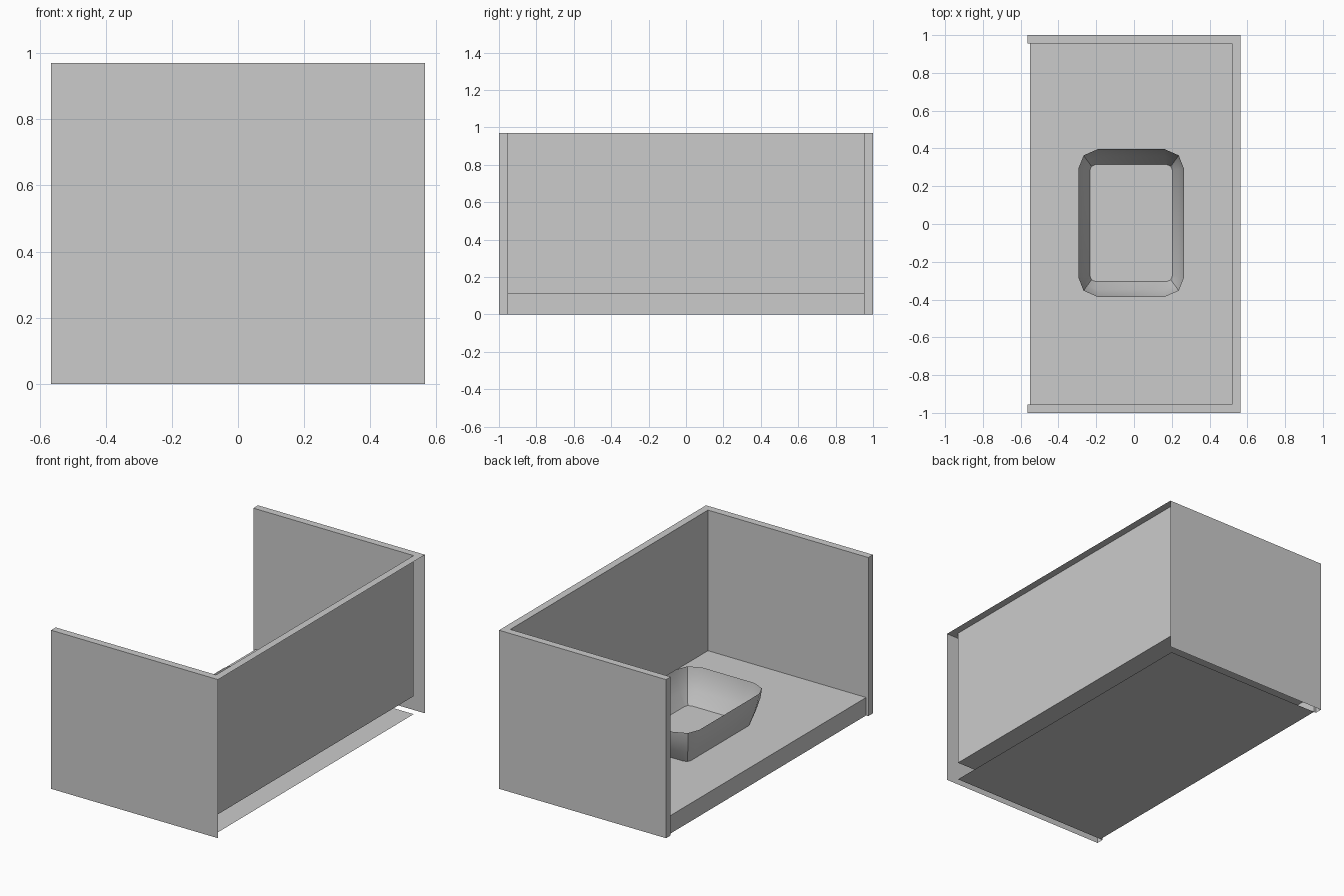
import bpy, bmesh
from mathutils import Vector

old = bpy.data.objects.get("Cube")
if old:
    bpy.data.objects.remove(old)

grey = bpy.data.materials.new("light_grey")
grey.use_nodes = True
grey.diffuse_color = (0.6, 0.6, 0.6, 1)
grey.node_tree.nodes["Principled BSDF"].inputs["Base Color"].default_value = (0.6, 0.6, 0.6, 1)

X, Y, H = 0.565, 1.0, 0.97       # outer half sizes and height
XI, YI = 0.52, 0.955             # inner faces of the walls
FRONT, LIP, TOP = -0.55, 0.08, 0.11   # open edge and heights of the floor


def finish(name, bm, normals=True):
    bmesh.ops.remove_doubles(bm, verts=bm.verts, dist=0.0001)
    if normals:
        bmesh.ops.recalc_face_normals(bm, faces=bm.faces)
    mesh = bpy.data.meshes.new(name)
    bm.to_mesh(mesh)
    bm.free()
    mesh.materials.append(grey)
    obj = bpy.data.objects.new(name, mesh)
    bpy.context.collection.objects.link(obj)
    return obj


def sheet(bm, a, b, facing):
    """Flat rectangle between two opposite corners on an axis plane."""
    axis = next(i for i in range(3) if a[i] == b[i])
    u, v = [i for i in range(3) if i != axis]
    verts = []
    for p, q in ((a, a), (b, a), (b, b), (a, b)):
        co = [0, 0, 0]
        co[axis], co[u], co[v] = a[axis], p[u], q[v]
        verts.append(bm.verts.new(co))
    face = bm.faces.new(verts)
    face.normal_update()
    if face.normal.dot(Vector(facing)) < 0:
        face.normal_flip()


# End walls: outer face, inner face, top rim and edge cap, open underneath
for side, name in ((-1, "front_end_wall"), (1, "back_end_wall")):
    bm = bmesh.new()
    yo, yi = side * Y, side * YI
    sheet(bm, (-X, yo, 0), (X, yo, H), (0, side, 0))
    sheet(bm, (FRONT, yi, TOP), (XI, yi, H), (0, -side, 0))
    sheet(bm, (-X, yi, 0), (FRONT, yi, H), (0, -side, 0))
    sheet(bm, (-X, yi, H), (X, yo, H), (0, 0, 1))
    sheet(bm, (-X, yi, 0), (-X, yo, H), (-1, 0, 0))
    finish(name, bm, False)

# Long wall: inner face and top rim, open outside
bm = bmesh.new()
sheet(bm, (XI, -YI, TOP), (XI, YI, H), (-1, 0, 0))
sheet(bm, (XI, -YI, H), (X, YI, H), (0, 0, 1))
finish("long_wall", bm, False)

# Floor: top, underside and the two-band open edge
bm = bmesh.new()
sheet(bm, (FRONT, -YI, TOP), (XI, YI, TOP), (0, 0, 1))
sheet(bm, (FRONT, -YI, 0), (XI, YI, 0), (0, 0, -1))
sheet(bm, (FRONT, -YI, 0), (FRONT, YI, LIP), (-1, 0, 0))
sheet(bm, (FRONT, -YI, LIP), (FRONT, YI, TOP), (-1, 0, 0))
finish("floor", bm, False)


# Basin: rounded rectangular rings flaring up to the rim
def ring(bm, hx, hy, r, z):
    corner = [(hx, hy - r), (hx - r * 0.27, hy - r * 0.32), (hx - r, hy)]
    pts = []
    for sx, sy in ((1, 1), (-1, 1), (-1, -1), (1, -1)):
        arc = corner if sx * sy > 0 else corner[::-1]
        pts += [(sx * x, sy * y) for x, y in arc]
    return [bm.verts.new((x - 0.015, y + 0.005, z)) for x, y in pts]


bm = bmesh.new()
rings = [ring(bm, *row) for row in (
    (0.218, 0.31, 0.03, 0.113),
    (0.25, 0.352, 0.07, 0.19),
    (0.274, 0.383, 0.1, 0.265),
    (0.28, 0.392, 0.105, 0.32))]
bm.faces.new(rings[0])
for low, high in zip(rings, rings[1:]):
    for i in range(len(low)):
        j = (i + 1) % len(low)
        bm.faces.new((low[i], low[j], high[j], high[i]))
basin = finish("basin", bm)
bpy.ops.object.select_all(action='DESELECT')
basin.select_set(True)
bpy.context.view_layer.objects.active = basin
bpy.ops.object.shade_smooth_by_angle(angle=0.7)
